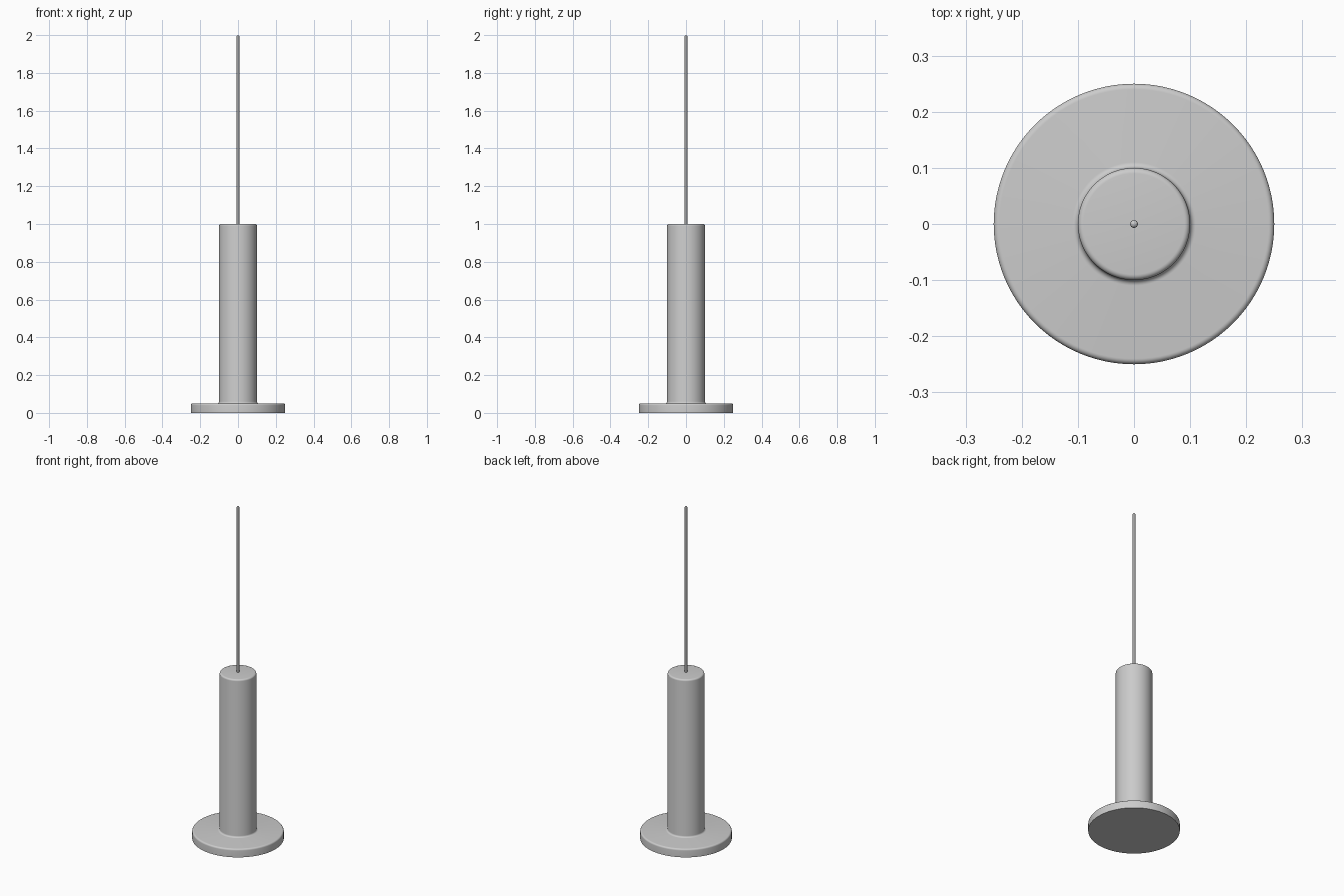
import bpy
import bmesh
from math import cos, sin, pi, radians

cube = bpy.data.objects.get("Cube")
if cube:
    bpy.data.objects.remove(cube, do_unlink=True)

grey = bpy.data.materials.new("plain grey")
grey.use_nodes = True
colour = (0.6, 0.6, 0.6, 1)
grey.diffuse_color = colour
grey.node_tree.nodes["Principled BSDF"].inputs["Base Color"].default_value = colour


def arc(r, z, radius, start, end, steps=6):
    """Quarter-round profile points about the centre (r, z)."""
    angles = [radians(start + (end - start) * i / steps) for i in range(steps + 1)]
    return [(r + radius * cos(a), z + radius * sin(a)) for a in angles]


def lathe(name, profile, sides):
    """Turn a profile of (radius, height) points around the z axis."""
    bm = bmesh.new()
    rings = []
    for r, z in profile:
        if r < 1e-5:
            rings.append([bm.verts.new((0, 0, z))] * sides)
        else:
            rings.append([bm.verts.new((r * cos(2 * pi * i / sides), r * sin(2 * pi * i / sides), z))
                          for i in range(sides)])
    for low, high in zip(rings, rings[1:]):
        for i in range(sides):
            j = (i + 1) % sides
            corners = dict.fromkeys([low[i], low[j], high[j], high[i]])
            bm.faces.new(list(corners))
    mesh = bpy.data.meshes.new(name)
    bm.to_mesh(mesh)
    bm.free()
    mesh.materials.append(grey)
    obj = bpy.data.objects.new(name, mesh)
    bpy.context.collection.objects.link(obj)
    bpy.ops.object.select_all(action="DESELECT")
    obj.select_set(True)
    bpy.context.view_layer.objects.active = obj
    bpy.ops.object.shade_smooth_by_angle(angle=radians(35))
    return obj


bevel = 0.01

# Round foot and upright body, joined by a small fillet
body = [(0, 0), (0.25, 0)]
body += arc(0.25 - bevel, 0.05 - bevel, bevel, 0, 90)
body += arc(0.1 + bevel, 0.05 + bevel, bevel, 270, 180)
body += arc(0.1 - bevel, 1 - bevel, bevel, 0, 90)
body += [(0, 1)]
lathe("base_and_body", body, 96)

# Thin rod with a domed tip
tip = 0.007
lathe("rod", [(0, 0.98), (tip, 0.98)] + arc(0, 2 - tip, tip, 0, 90), 32)
